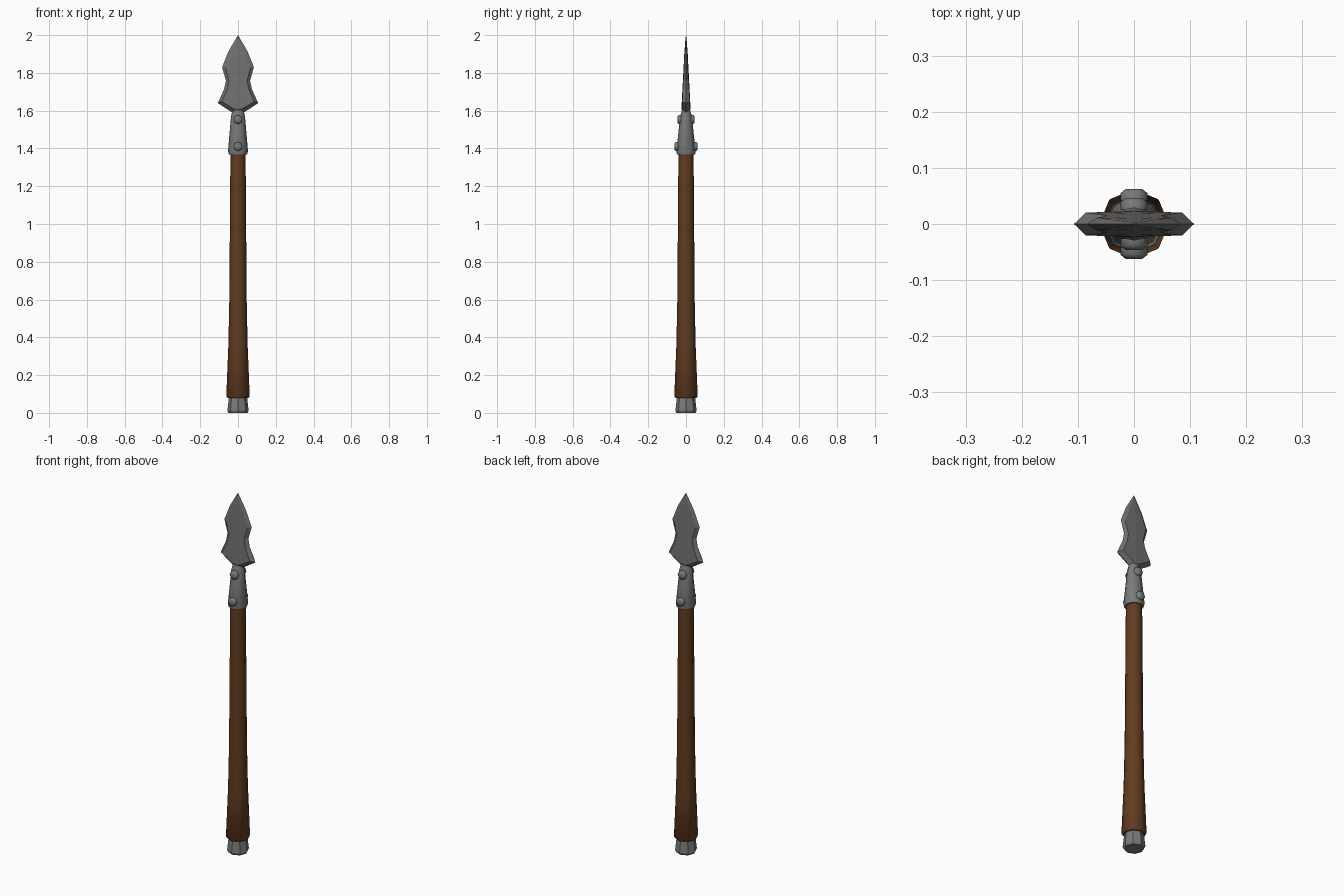
import bpy, bmesh, math

cube = bpy.data.objects.get("Cube")
if cube:
    bpy.data.objects.remove(cube)


def material(name, rgb):
    m = bpy.data.materials.new(name)
    m.use_nodes = True
    m.diffuse_color = (*rgb, 1)
    m.node_tree.nodes["Principled BSDF"].inputs["Base Color"].default_value = (*rgb, 1)
    return m


steel = material("steel", (0.19, 0.195, 0.195))
blade_steel = material("blade steel", (0.17, 0.165, 0.16))
wood = material("wood", (0.12, 0.045, 0.014))


def finish(bm, name, mat, smooth=None):
    bmesh.ops.recalc_face_normals(bm, faces=bm.faces)
    mesh = bpy.data.meshes.new(name)
    bm.to_mesh(mesh)
    bm.free()
    mesh.materials.append(mat)
    ob = bpy.data.objects.new(name, mesh)
    bpy.context.collection.objects.link(ob)
    if smooth:
        bpy.ops.object.select_all(action="DESELECT")
        ob.select_set(True)
        bpy.context.view_layer.objects.active = ob
        bpy.ops.object.shade_smooth_by_angle(angle=math.radians(smooth))
    return ob


def loft(name, rings, mat, sides=8, smooth=None):
    """Stack of elliptical rings (z, x radius, y radius), capped at both ends."""
    bm = bmesh.new()
    loops = []
    for z, rx, ry in rings:
        angles = [math.tau * i / sides for i in range(sides)]
        loops.append([bm.verts.new((rx * math.cos(a), ry * math.sin(a), z)) for a in angles])
    for low, high in zip(loops, loops[1:]):
        for i in range(sides):
            j = (i + 1) % sides
            bm.faces.new((low[i], low[j], high[j], high[i]))
    bm.faces.new(loops[0])
    bm.faces.new(loops[-1])
    return finish(bm, name, mat, smooth)


# Butt cap, flared wooden shaft and metal socket
loft("butt_cap", [(0, 0.05, 0.05), (0.012, 0.056, 0.056), (0.085, 0.048, 0.048)], steel)
loft("shaft", [(0.078, 0.055, 0.055), (0.086, 0.062, 0.062), (0.36, 0.051, 0.051),
               (0.6, 0.046, 0.046), (1.39, 0.04, 0.04)], wood, smooth=50)
loft("socket", [(1.368, 0.048, 0.048), (1.385, 0.053, 0.051), (1.57, 0.037, 0.031),
                (1.61, 0.028, 0.02)], steel, smooth=50)

# Domed rivets through the socket, front and back
for label, z, y in (("lower", 1.41, 0.042), ("upper", 1.553, 0.026)):
    for side, turn in (("front", 1), ("back", -1)):
        rivet = loft(f"{label}_{side}_rivet", [(0, 0.024, 0.024), (0.013, 0.024, 0.024),
                                              (0.02, 0.015, 0.015)], steel, smooth=50)
        rivet.location = (0, -turn * y, z)
        rivet.rotation_euler.x = turn * math.pi / 2

# Blade quarter: cutting edge (x, z) paired with the inner bevel line (x, z)
outline = [((0, 1.58), (0, 1.605)), ((0.03, 1.59), (0.026, 1.612)),
           ((0.107, 1.64), (0.086, 1.648)), ((0.073, 1.715), (0.057, 1.713)),
           ((0.064, 1.76), (0.048, 1.76)), ((0.084, 1.83), (0.066, 1.827)),
           ((0.05, 1.915), (0.035, 1.905)), ((0, 2.0), (0, 1.985))]
bm = bmesh.new()
edge, inner, ridge = [], [], []
for (ex, ez), (ix, iz) in outline:
    depth = 0.002 + 0.052 * (2.0 - iz)
    edge.append(bm.verts.new((ex, 0, ez)))
    inner.append(bm.verts.new((ix, -depth, iz)))
    ridge.append(inner[-1] if ix == 0 else bm.verts.new((0, -depth - 0.002, iz)))
for i in range(len(outline) - 1):
    bm.faces.new((edge[i], edge[i + 1], inner[i + 1], inner[i]))
    corners = dict.fromkeys((inner[i], inner[i + 1], ridge[i + 1], ridge[i]))
    bm.faces.new(list(corners))

# Mirror the quarter across both planes
for axis in ((1, 0, 0), (0, 1, 0)):
    copy = bmesh.ops.duplicate(bm, geom=bm.verts[:] + bm.edges[:] + bm.faces[:])["geom"]
    for v in copy:
        if isinstance(v, bmesh.types.BMVert):
            v.co = [c * (1 - 2 * a) for c, a in zip(v.co, axis)]
bmesh.ops.remove_doubles(bm, verts=bm.verts, dist=0.0005)
finish(bm, "blade", blade_steel)
